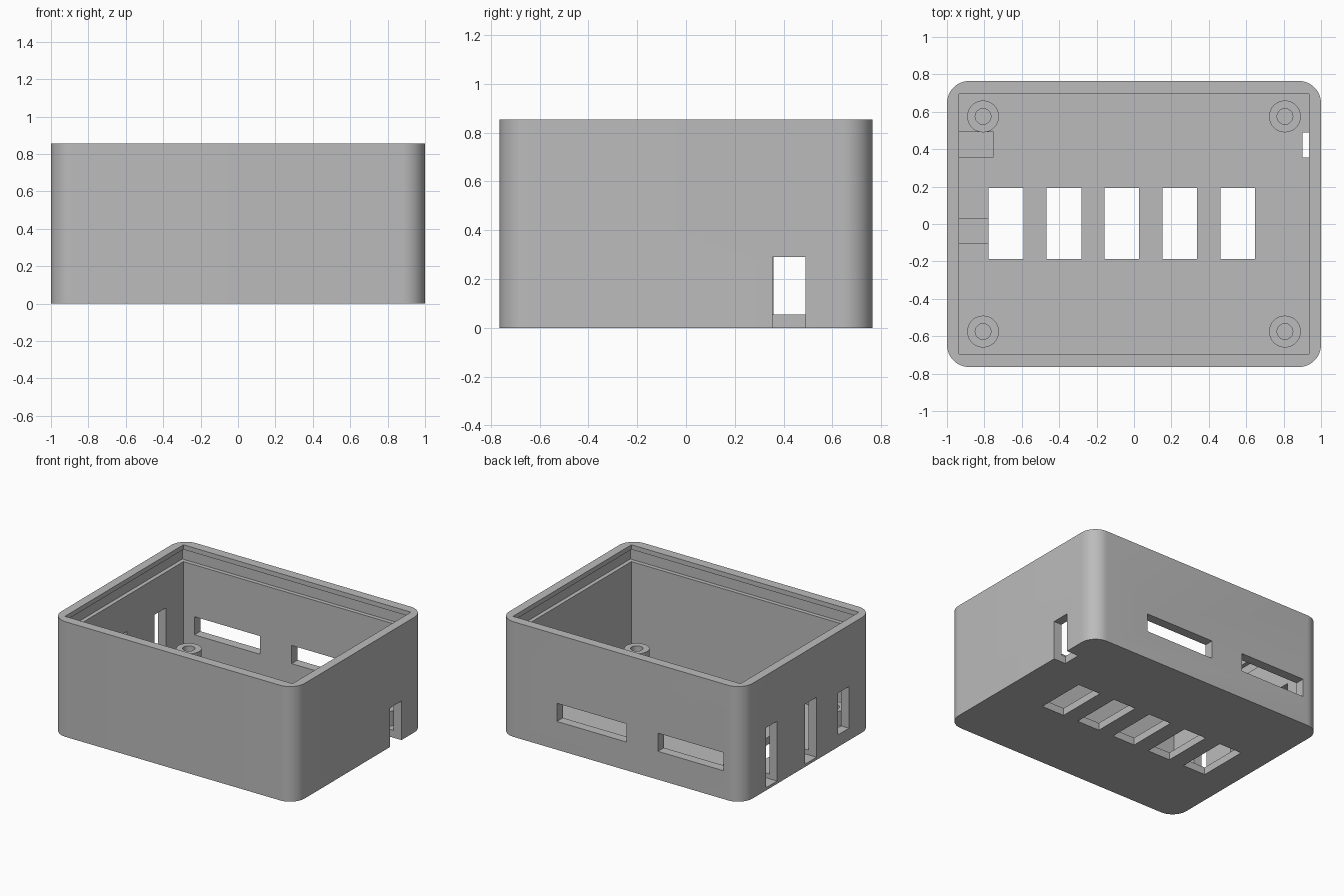
import bpy
import bmesh
from math import pi, cos, sin

default = bpy.data.objects.get("Cube")
if default:
    bpy.data.objects.remove(default, do_unlink=True)

grey = bpy.data.materials.new("light grey plastic")
grey.use_nodes = True
colour = (0.5, 0.5, 0.5, 1)
grey.diffuse_color = colour
grey.node_tree.nodes["Principled BSDF"].inputs["Base Color"].default_value = colour

HX, HY, HEIGHT = 1.0, 0.765, 0.855      # outer half sizes
IX, IY = 0.935, 0.695                   # inner half sizes
FLOOR = 0.055
RADIUS = 0.12


def new_object(name, bm):
    bmesh.ops.recalc_face_normals(bm, faces=bm.faces)
    mesh = bpy.data.meshes.new(name)
    bm.to_mesh(mesh)
    bm.free()
    mesh.materials.append(grey)
    obj = bpy.data.objects.new(name, mesh)
    bpy.context.collection.objects.link(obj)
    return obj


def prism(name, outline, z0, z1):
    bm = bmesh.new()
    base = bm.faces.new([bm.verts.new((x, y, z0)) for x, y in outline])
    top = bmesh.ops.extrude_face_region(bm, geom=[base])["geom"]
    bmesh.ops.translate(bm, vec=(0, 0, z1 - z0),
                        verts=[v for v in top if isinstance(v, bmesh.types.BMVert)])
    return new_object(name, bm)


def cut(target, x0, x1, y0, y1, z0, z1):
    """Subtract a box from the target and discard the cutter."""
    cutter = prism("cutter", [(x0, y0), (x1, y0), (x1, y1), (x0, y1)], z0, z1)
    cutter.hide_render = True
    mod = target.modifiers.new("cut", "BOOLEAN")
    mod.operation = "DIFFERENCE"
    mod.solver = "EXACT"
    mod.object = cutter
    graph = bpy.context.evaluated_depsgraph_get()
    mesh = bpy.data.meshes.new_from_object(target.evaluated_get(graph))
    target.modifiers.remove(mod)
    target.data = mesh
    bpy.data.objects.remove(cutter, do_unlink=True)


def smooth(obj):
    bpy.ops.object.select_all(action="DESELECT")
    obj.select_set(True)
    bpy.context.view_layer.objects.active = obj
    bpy.ops.object.shade_smooth_by_angle()


# Rounded outer block
STEPS = 12
outline = []
for i, (sx, sy) in enumerate([(1, 1), (-1, 1), (-1, -1), (1, -1)]):
    for k in range(STEPS + 1):
        a = (i + k / STEPS) * pi / 2
        outline.append((sx * (HX - RADIUS) + RADIUS * cos(a),
                        sy * (HY - RADIUS) + RADIUS * sin(a)))
case = prism("case", outline, 0, HEIGHT)

# Hollow interior and the lid groove under the rim
cut(case, -IX, IX, -IY, IY, FLOOR, 1)
GROOVE = 0.03
cut(case, -IX - GROOVE, IX + GROOVE, -IY - GROOVE, IY + GROOVE, 0.73, 0.82)

# Row of windows in the floor
for i in range(5):
    x = -0.685 + i * 0.31
    cut(case, x - 0.093, x + 0.093, -0.187, 0.193, -0.1, 0.1)

# Slots in the -x wall, two of them sunk into the floor
cut(case, -1.1, -0.75, 0.358, 0.492, 0.02, 0.465)
cut(case, -1.1, -0.78, -0.105, 0.03, 0.02, 0.465)
cut(case, -1.1, -0.9, -0.485, -0.355, 0.09, 0.40)

# Slot in the +x wall, open at the bottom
cut(case, 0.902, 1.1, 0.355, 0.49, -0.1, 0.29)

# Long openings in the back wall
for x0, x1 in [(-0.045, 0.525), (-0.845, -0.305)]:
    cut(case, x0, x1, 0.6, 0.9, 0.21, 0.345)
smooth(case)

# Screw posts: hollow cylinders on the floor
SIDES = 40
section = [(0.042, 0.05), (0.085, 0.05), (0.085, 0.165), (0.042, 0.165)]
for side, sx in (("left", 1), ("right", -1)):
    for end, sy in (("front", -1), ("back", 1)):
        bm = bmesh.new()
        rings = [[bm.verts.new((sx * 0.807 + r * cos(2 * pi * k / SIDES),
                                sy * 0.575 + r * sin(2 * pi * k / SIDES), z))
                  for k in range(SIDES)] for r, z in section]
        for i, ring in enumerate(rings):
            following = rings[(i + 1) % len(rings)]
            for k in range(SIDES):
                n = (k + 1) % SIDES
                bm.faces.new((ring[k], ring[n], following[n], following[k]))
        smooth(new_object(f"{end}_{side}_screw_post", bm))
